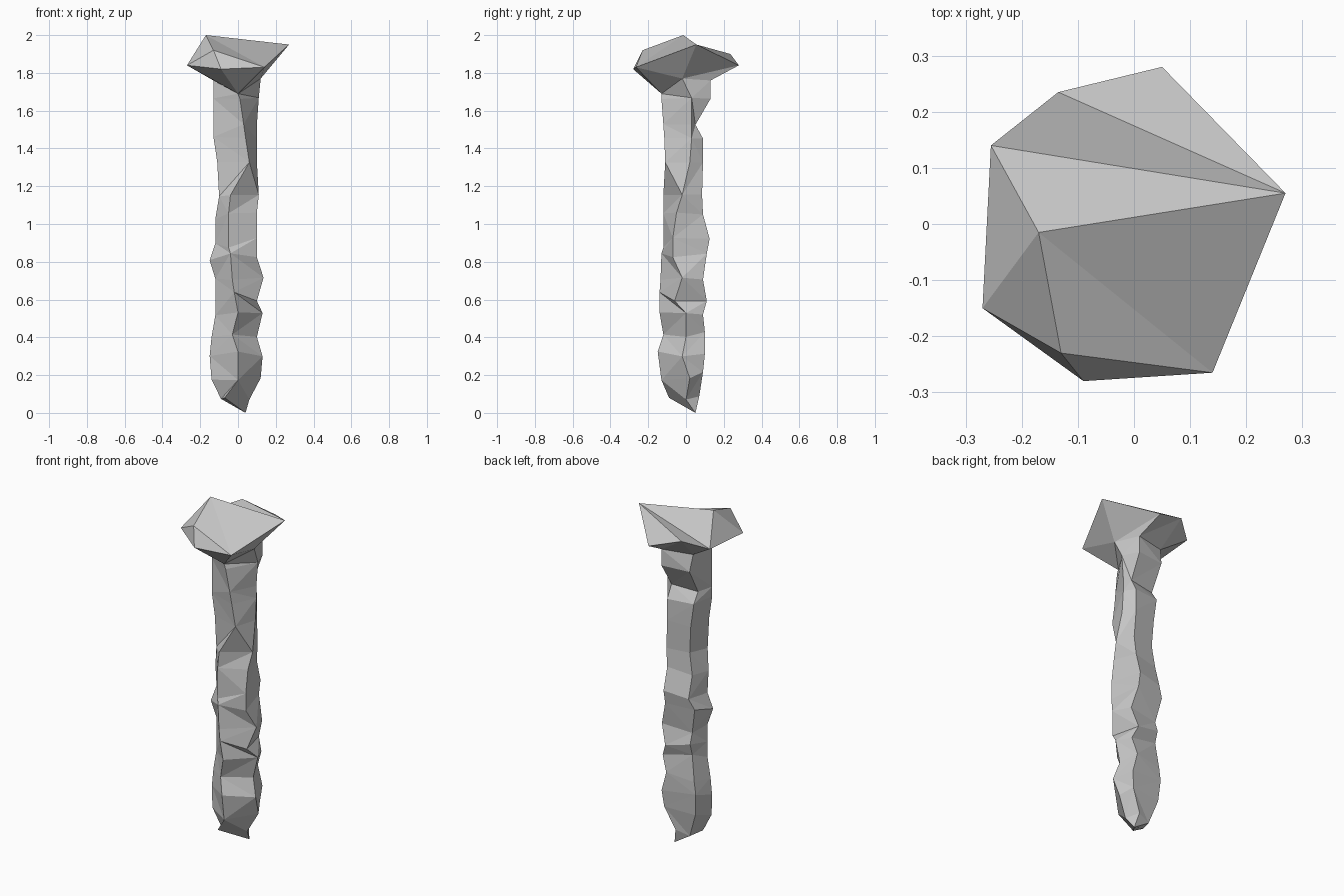
import bpy
import random
from mathutils import Vector

random.seed(4)

cube = bpy.data.objects.get("Cube")
if cube:
    bpy.data.objects.remove(cube, do_unlink=True)

# One plain grey for the whole spike
grey = bpy.data.materials.new("iron grey")
grey.use_nodes = True
colour = (0.57, 0.57, 0.57, 1)
grey.diffuse_color = colour
grey.node_tree.nodes["Principled BSDF"].inputs["Base Color"].default_value = colour


def add_mesh(name, points, faces):
    mesh = bpy.data.meshes.new(name)
    mesh.from_pydata([Vector(p) for p in points], [], faces)
    mesh.materials.append(grey)
    obj = bpy.data.objects.new(name, mesh)
    bpy.context.collection.objects.link(obj)
    return obj


# Neck: the five corners shared by head and shaft
neck = {
    "left": (-.13, -.06, 1.76),
    "front": (0, -.13, 1.69),
    "right": (.12, -.02, 1.77),
    "back": (.07, .13, 1.76),
    "back_left": (-.11, .09, 1.76),
}

# Head: an irregular faceted cap
rim = {
    "peak": (-.17, -.015, 2.0),
    "right_tip": (.27, .055, 1.95),
    "left_back": (-.255, .14, 1.85),
    "back_high": (-.135, .235, 1.90),
    "back_tip": (.05, .28, 1.84),
    "left_tip": (-.27, -.15, 1.84),
    "brow": (-.13, -.23, 1.92),
    "front_tip": (-.09, -.28, 1.82),
    "front_right": (.14, -.265, 1.83),
}
corners = {**rim, **neck}
order = list(corners)
head_faces = [
    # top facets
    "peak right_tip left_back", "left_back right_tip back_high",
    "back_high right_tip back_tip", "peak left_back left_tip",
    "peak left_tip brow", "peak brow front_right", "peak front_right right_tip",
    "brow left_tip front_tip", "brow front_tip front_right",
    # underside facets
    "left_tip front front_tip", "left_tip left front",
    "front_tip front front_right", "front_right front right",
    "front_right right right_tip", "right_tip right back_tip",
    "back_tip right back", "back_tip back back_high",
    "back_high back back_left", "back_high back_left left_back",
    "left_back back_left left", "left_back left left_tip",
]
add_mesh("head", corners.values(),
         [[order.index(n) for n in face.split()] for face in head_faces])

# Shaft sections: height, left x and y, right x and y, front y, back y, ridge x
sections = [
    (1.67, -.13, -.06, .11, .03, -.13, .13, .01),
    (1.52, -.13, -.06, .10, .03, -.12, .05, .03),
    (1.46, -.13, -.06, .10, .03, -.115, .09, .04),
    (1.32, -.11, -.06, .10, .02, -.11, .09, .06),
    (1.15, -.10, -.06, .11, -.02, -.12, .085, -.04),
    (1.05, -.12, -.04, .10, -.05, -.12, .09, -.05),
    (.90, -.12, -.03, .10, -.07, -.12, .125, -.05),
    (.82, -.15, -.04, .10, -.07, -.13, .11, -.04),
    (.71, -.12, -.03, .135, -.02, -.135, .09, -.03),
    (.62, -.12, -.03, .10, -.06, -.14, .11, -.02),
    (.53, -.12, -.03, .13, .0, -.14, .09, .0),
    (.42, -.14, -.03, .10, .0, -.12, .10, -.03),
    (.31, -.15, -.03, .13, -.02, -.15, .10, .0),
    (.20, -.14, -.04, .12, .02, -.13, .09, .0),
    (.09, -.09, -.03, .06, .0, -.09, .07, -.07),
]
points = list(neck.values())
for z, left, left_y, right, right_y, front, back, ridge in sections:
    ring = [
        (left, left_y),
        (ridge, front),
        (right, right_y),
        (right - .04, back),
        (left + .03, back - .02),
    ]
    # Chipped lower part: corners slide up and down
    chip = .01 if z > 1.1 else .03
    points += [(x, y, z + random.uniform(-chip, chip)) for x, y in ring]
points.append((.04, .05, 0))

shaft_faces = []
for level in range(len(sections)):
    for i in range(5):
        j = (i + 1) % 5
        a, b = level * 5 + i, level * 5 + j
        c, d = b + 5, a + 5
        # Split each quad along a varying diagonal
        if (level + i) % 2:
            shaft_faces += [(a, d, c), (a, c, b)]
        else:
            shaft_faces += [(a, d, b), (b, d, c)]
tip = len(points) - 1
last = tip - 5
shaft_faces += [(last + i, tip, last + (i + 1) % 5) for i in range(5)]
add_mesh("shaft", points, shaft_faces)
